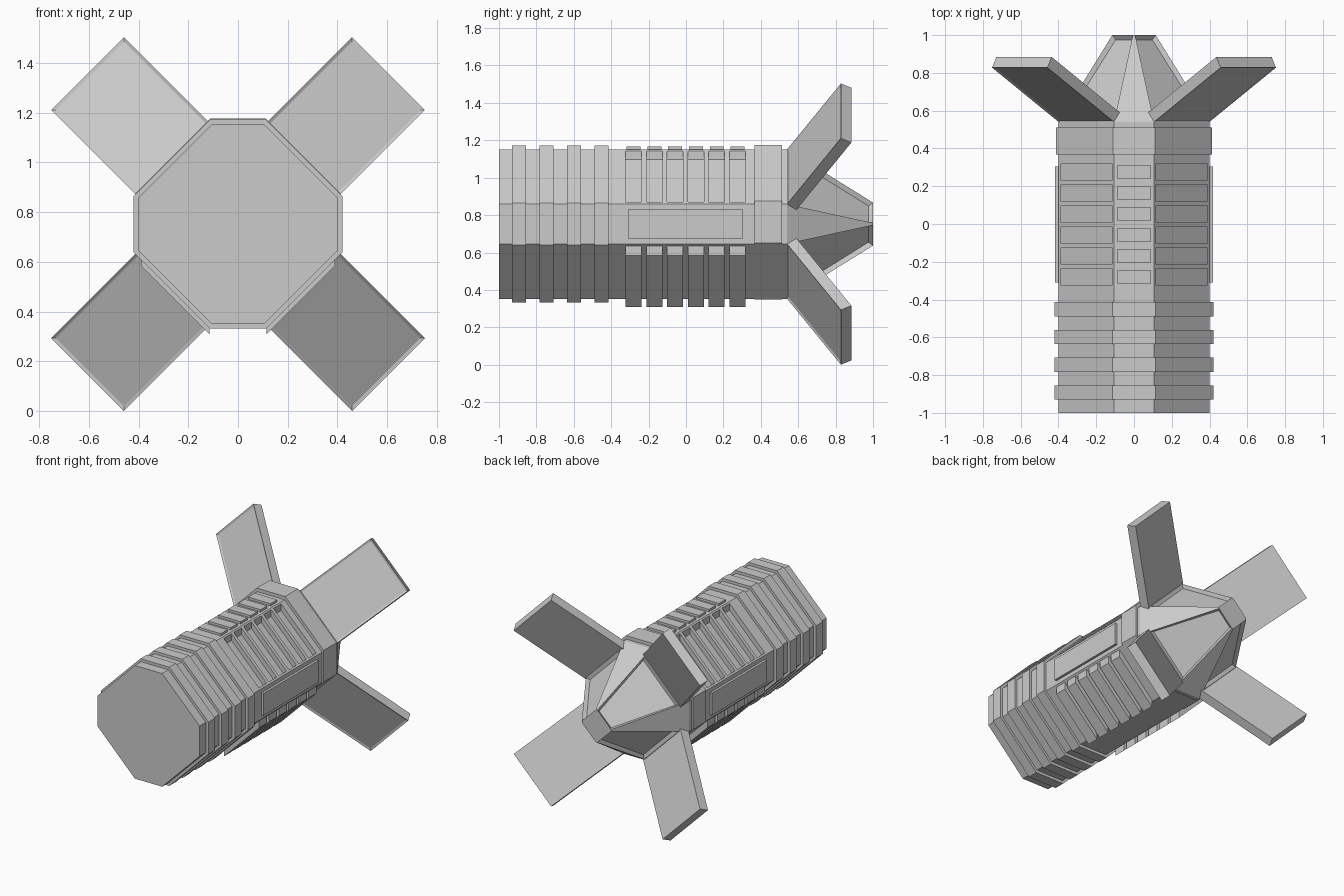
import bpy, bmesh, math
from mathutils import Vector

if "Cube" in bpy.data.objects:
    bpy.data.objects.remove(bpy.data.objects["Cube"])

ZC = 0.752  # height of the long axis


def finish(name, bm):
    bmesh.ops.recalc_face_normals(bm, faces=bm.faces[:])
    me = bpy.data.meshes.new(name)
    bm.to_mesh(me)
    bm.free()
    ob = bpy.data.objects.new(name, me)
    bpy.context.collection.objects.link(ob)
    return ob


def octagon(a, b):
    # a = distance to the short flats, b = half width of the short flats
    return [(b, a), (a, b), (a, -b), (b, -a), (-b, -a), (-a, -b), (-a, b), (-b, a)]


def loft(bm, rings):
    # rings = [(y, [(x, z), ...]), ...], capped at both ends
    vs = [[bm.verts.new((x, y, ZC + z)) for x, z in pts] for y, pts in rings]
    n = len(vs[0])
    for r0, r1 in zip(vs, vs[1:]):
        for i in range(n):
            bm.faces.new((r0[i], r0[(i + 1) % n], r1[(i + 1) % n], r1[i]))
    bm.faces.new(vs[0])
    bm.faces.new(vs[-1])


def prism(bm, pts, y0, y1):
    loft(bm, [(y0, pts), (y1, pts)])


SLATS = [-0.28 + i * 0.111 for i in range(6)]
HULL = octagon(0.40, 0.107)

# main octagonal body
bm = bmesh.new()
prism(bm, HULL, -1.0, 0.54)
body = finish("body", bm)

# slots sunk into the upper diagonal faces
bm = bmesh.new()
for y in SLATS:
    for s in (1, -1):
        prism(bm, [(s * 0.115, 0.345), (s * 0.115, 0.5), (s * 0.39, 0.5), (s * 0.39, 0.07)],
              y - 0.043, y + 0.043)
cutter = finish("slot_cutter", bm)
cutter.hide_render = True
mod = body.modifiers.new("slots", 'BOOLEAN')
mod.operation = 'DIFFERENCE'
mod.solver = 'EXACT'
mod.object = cutter
bpy.context.view_layer.objects.active = body
bpy.ops.object.modifier_apply(modifier=mod.name)
bpy.data.objects.remove(cutter)

# raised slats on the lower diagonal faces
bm = bmesh.new()
for y in SLATS:
    for s in (1, -1):
        prism(bm, [(s * 0.115, -0.35), (s * 0.115, -0.443), (s * 0.39, -0.168), (s * 0.39, -0.08)],
              y - 0.043, y + 0.043)
finish("lower_slats", bm)

# small blocks along the top flat
bm = bmesh.new()
for y in SLATS:
    loft_pts = [(-0.088, 0.39), (-0.088, 0.416), (0.088, 0.416), (0.088, 0.39)]
    prism(bm, loft_pts, y - 0.037, y + 0.037)
finish("top_blocks", bm)

# raised panels on both side flats
bm = bmesh.new()
for s in (1, -1):
    prism(bm, [(s * 0.39, -0.078), (s * 0.417, -0.078), (s * 0.417, 0.078), (s * 0.39, 0.078)],
          -0.31, 0.305)
finish("side_panels", bm)

# four ribs near the front
bm = bmesh.new()
for i in range(4):
    y = -0.93 + i * 0.147
    prism(bm, octagon(0.42, 0.113), y, y + 0.075)
finish("front_ribs", bm)

# collar ahead of the fins
bm = bmesh.new()
prism(bm, [(x, z + 0.011) for x, z in octagon(0.413, 0.112)], 0.367, 0.512)
finish("collar", bm)

# tapered tail with recessed diagonal panels
bm = bmesh.new()
loft(bm, [(0.54, HULL), (0.60, octagon(0.363, 0.093)), (1.0, octagon(0.115, 0.006))])
bm.normal_update()
panels = [f for f in bm.faces if min(v.co.y for v in f.verts) > 0.59
          and abs(f.normal.x) > 0.3 and abs(f.normal.z) > 0.3]
bmesh.ops.recalc_face_normals(bm, faces=bm.faces[:])
bmesh.ops.inset_individual(bm, faces=panels, thickness=0.018, depth=-0.025)
finish("tail_cone", bm)

# four swept fins growing from the diagonal faces
for sx, sz, name in ((1, 1, "upper_right"), (-1, 1, "upper_left"),
                     (1, -1, "lower_right"), (-1, -1, "lower_left")):
    radial = Vector((sx, 0, sz)).normalized()
    side = Vector((sx, 0, -sz)).normalized() * 0.207
    out = (radial * 0.499 + Vector((0, 0.288, 0)))
    thick = (radial * -0.288 + Vector((0, 0.499, 0))).normalized() * 0.065
    root = radial * 0.357 + Vector((0, 0.54, ZC))
    start = root - out * 0.02
    bm = bmesh.new()
    a = [bm.verts.new(p) for p in (start - side, start + side, root + out + side, root + out - side)]
    b = [bm.verts.new(v.co + thick) for v in a]
    front = bm.faces.new(a)
    bm.faces.new(b)
    for i in range(4):
        j = (i + 1) % 4
        bm.faces.new((a[i], a[j], b[j], b[i]))
    bmesh.ops.recalc_face_normals(bm, faces=bm.faces[:])
    bmesh.ops.inset_individual(bm, faces=[front], thickness=0.018, depth=-0.006)
    finish("fin_" + name, bm)
